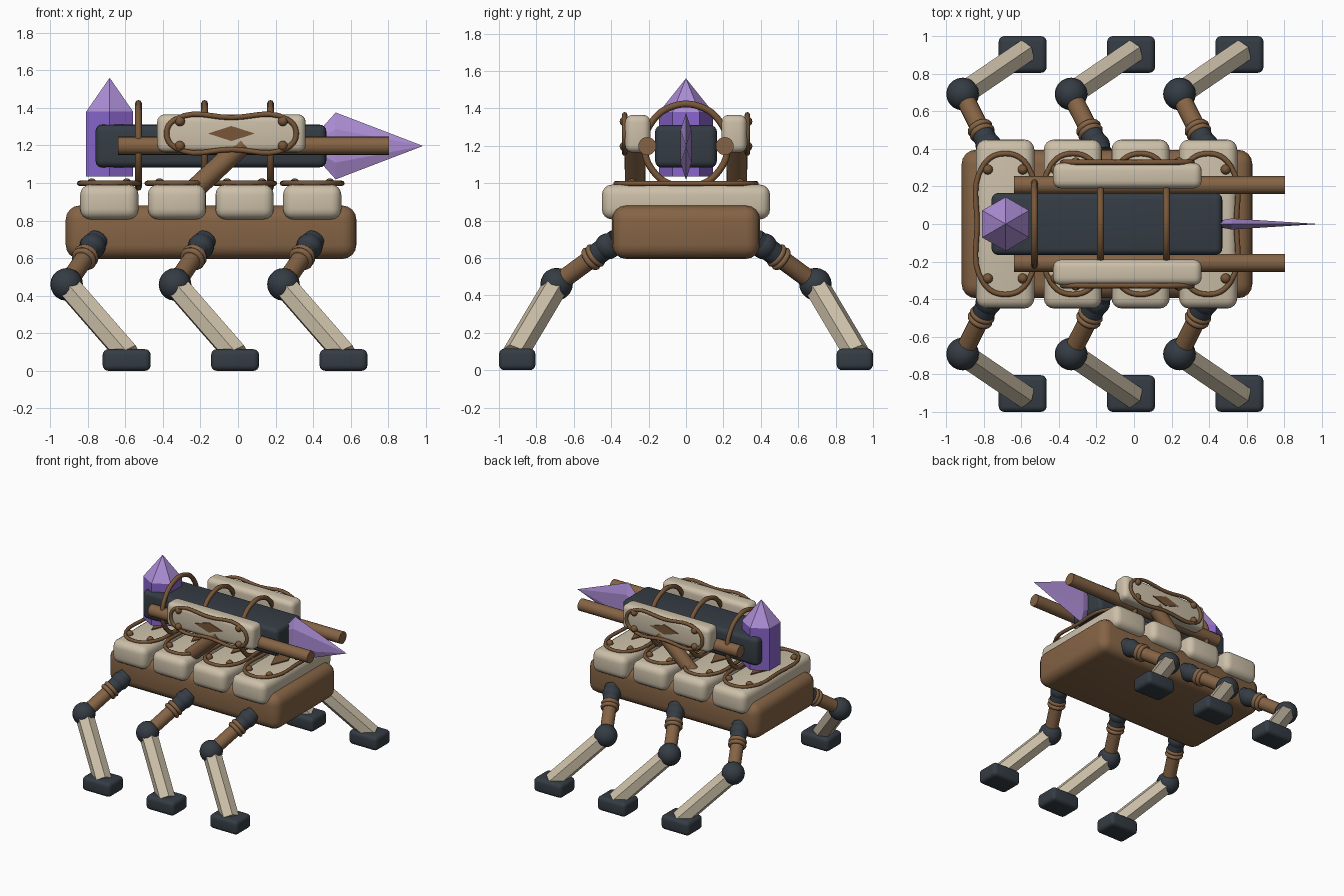
import bpy, bmesh, math
from mathutils import Vector, Matrix

if "Cube" in bpy.data.objects:
    bpy.data.objects.remove(bpy.data.objects["Cube"])


def material(name, r, g, b):
    m = bpy.data.materials.new(name)
    lin = [c / 12.92 if c < 0.04 else ((c + 0.055) / 1.055) ** 2.4 for c in (r, g, b)]
    m.diffuse_color = (*lin, 1)
    m.use_nodes = True
    m.node_tree.nodes["Principled BSDF"].inputs["Base Color"].default_value = m.diffuse_color
    return m


CREAM = material("cream", 0.80, 0.75, 0.66)
BROWN = material("brown", 0.52, 0.39, 0.27)
TRIM = material("trim brown", 0.47, 0.34, 0.22)
DARK = material("dark slate", 0.205, 0.235, 0.265)
PURPLE = material("purple", 0.54, 0.40, 0.80)
LILAC = material("lilac", 0.67, 0.55, 0.83)


def finish(name, bm, mats, smooth=True):
    bmesh.ops.recalc_face_normals(bm, faces=bm.faces[:])
    me = bpy.data.meshes.new(name)
    bm.to_mesh(me)
    bm.free()
    for m in mats:
        me.materials.append(m)
    ob = bpy.data.objects.new(name, me)
    bpy.context.collection.objects.link(ob)
    if smooth:
        bpy.ops.object.select_all(action='DESELECT')
        ob.select_set(True)
        bpy.context.view_layer.objects.active = ob
        bpy.ops.object.shade_smooth_by_angle(angle=math.radians(40))
    return ob


def box(name, lo, hi, bevel, mat):
    lo, hi = Vector(lo), Vector(hi)
    bm = bmesh.new()
    bmesh.ops.create_cube(bm, size=1, matrix=Matrix.Translation((lo + hi) / 2)
                          @ Matrix.Diagonal((*(hi - lo), 1)))
    bmesh.ops.bevel(bm, geom=bm.edges[:], offset=bevel, segments=4, profile=0.5, affect='EDGES')
    return finish(name, bm, [mat])


def rod(name, a, b, r, mat, sides=20):
    a, b = Vector(a), Vector(b)
    d = b - a
    bm = bmesh.new()
    bmesh.ops.create_cone(bm, cap_ends=True, segments=sides, radius1=r, radius2=r, depth=d.length,
                          matrix=Matrix.Translation((a + b) / 2) @ d.to_track_quat('Z', 'Y').to_matrix().to_4x4())
    return finish(name, bm, [mat], sides > 8)


def ball(name, p, r, mat, seg=20):
    bm = bmesh.new()
    bmesh.ops.create_uvsphere(bm, u_segments=seg, v_segments=seg // 2, radius=r,
                              matrix=Matrix.Translation(p))
    return finish(name, bm, [mat])


def tube(name, pts, r, mat):
    """Closed smooth tube through the points."""
    cu = bpy.data.curves.new(name, 'CURVE')
    cu.dimensions = '3D'
    cu.bevel_depth, cu.bevel_resolution, cu.resolution_u = r, 2, 6
    sp = cu.splines.new('BEZIER')
    sp.bezier_points.add(len(pts) - 1)
    for bp, p in zip(sp.bezier_points, pts):
        bp.co = p
        bp.handle_left_type = bp.handle_right_type = 'AUTO'
    sp.use_cyclic_u = True
    cu.materials.append(mat)
    ob = bpy.data.objects.new(name, cu)
    bpy.context.collection.objects.link(ob)
    bpy.ops.object.select_all(action='DESELECT')
    ob.select_set(True)
    bpy.context.view_layer.objects.active = ob
    bpy.ops.object.convert(target='MESH')
    bpy.ops.object.shade_smooth()


def circle_pts(c, axis, r, n=10):
    q = Vector(axis).to_track_quat('Z', 'Y')
    return [Vector(c) + q @ Vector((r * math.cos(t), r * math.sin(t), 0))
            for t in (2 * math.pi * i / n for i in range(n))]


def ornament(name, c, u, v, corner, mid, stud, diamond):
    """Bowed trim frame, corner studs and a thin diamond on a panel face."""
    c, u, v = Vector(c), Vector(u), Vector(v)
    at = lambda a, b: c + u * a + v * b
    (cx, cy), (mx, my) = corner, mid
    tube(name + "_trim", [at(cx, cy), at(0, my), at(-cx, cy), at(-mx, 0),
                          at(-cx, -cy), at(0, -my), at(cx, -cy), at(mx, 0)], 0.014, TRIM)
    for a in (-1, 1):
        for b in (-1, 1):
            ball(name + "_stud", at(a * stud[0], b * stud[1]), 0.027, TRIM, 12)
    dx, dy = diamond
    n = u.cross(v).normalized() * 0.004
    bm = bmesh.new()
    face = bm.faces.new([bm.verts.new(at(a, b) - n) for a, b in
                         ((dx, 0), (0, dy), (-dx, 0), (0, -dy))])
    ext = bmesh.ops.extrude_face_region(bm, geom=[face])
    bmesh.ops.translate(bm, vec=2 * n, verts=[g for g in ext['geom'] if isinstance(g, bmesh.types.BMVert)])
    finish(name + "_diamond", bm, [TRIM], False)


# Body and four armour plates across its back
box("body", (-0.917, -0.395, 0.595), (0.63, 0.395, 0.88), 0.075, BROWN)
for i in range(4):
    x = -0.685 + 0.36 * i
    box("back_plate", (x - 0.155, -0.45, 0.806), (x + 0.155, 0.45, 0.992), 0.055, CREAM)
    ornament("back_plate", (x, 0, 0.998), (1, 0, 0), (0, 1, 0),
             (0.115, 0.315), (0.15, 0.375), (0.093, 0.29), (0.06, 0.14))

# Barrel housing with hoops
box("barrel_housing", (-0.758, -0.165, 1.083), (0.47, 0.165, 1.31), 0.035, DARK)
for x in (-0.53, -0.178, 0.173):
    tube("barrel_hoop", circle_pts((x, 0, 1.2), (1, 0, 0), 0.222), 0.018, TRIM)

# Side rails, shields and diagonal struts
for s in (-1, 1):
    rod("side_rail", (-0.64, s * 0.207, 1.198), (0.805, s * 0.207, 1.198), 0.048, BROWN)
    lo, hi = sorted((s * 0.19, s * 0.325))
    box("side_shield", (-0.43, lo, 1.163), (0.36, hi, 1.365), 0.04, CREAM)
    ornament("side_shield", (-0.035, s * 0.328, 1.263), (-s, 0, 0), (0, 0, 1),
             (0.30, 0.074), (0.345, 0.085), (0.274, 0.066), (0.125, 0.04))
    rod("shield_strut", (-0.26, s * 0.27, 0.94), (0.03, s * 0.275, 1.21), 0.055, BROWN)

# Upright crystal: hexagonal column with a pointed lilac tip
bm = bmesh.new()
rings = [[bm.verts.new((-0.683 + 0.144 * math.sin(i * math.pi / 3),
                        0.144 * math.cos(i * math.pi / 3), z)) for i in range(6)] for z in (1.035, 1.38)]
tip = bm.verts.new((-0.683, 0, 1.56))
bm.faces.new(rings[0])
for i in range(6):
    j = (i + 1) % 6
    bm.faces.new((rings[0][i], rings[0][j], rings[1][j], rings[1][i]))
    bm.faces.new((rings[1][i], rings[1][j], tip)).material_index = 1
finish("upright_crystal", bm, [PURPLE, LILAC], False)

# Front crystal: flat blade, pointed at both ends
bm = bmesh.new()
ring = [bm.verts.new((0.52, 0.034 * math.sin(i * math.pi / 3),
                      1.197 + 0.178 * math.cos(i * math.pi / 3))) for i in range(6)]
ends = [bm.verts.new((x, 0, 1.197)) for x in (0.985, 0.36)]
for i in range(6):
    for e in ends:
        bm.faces.new((ring[i], ring[(i + 1) % 6], e))
finish("front_crystal", bm, [LILAC], False)

# Six legs
for x in (0, 0.577, 1.154):
    for s in (-1, 1):
        hip = Vector((x - 0.765, s * 0.40, 0.675))
        knee = Vector((x - 0.912, s * 0.692, 0.46))
        ankle = Vector((x - 0.585, s * 0.915, 0.085))
        d = knee - hip
        ball("hip_joint", hip + d * 0.06, 0.07, DARK)
        rod("hip_socket", hip - d * 0.1, hip + d * 0.27, 0.06, DARK)
        rod("upper_leg", hip, knee, 0.05, BROWN)
        for t in (0.29, 0.37):
            tube("leg_collar", circle_pts(hip + d * t, d, 0.052), 0.017, BROWN)
        ball("knee_joint", knee, 0.087, DARK)
        rod("lower_leg", knee + (ankle - knee) * 0.06, ankle, 0.07, CREAM, 6)
        lo, hi = sorted((s * 0.805, s * 1.0))
        box("foot", (x - 0.72, lo, 0), (x - 0.465, hi, 0.115), 0.03, DARK)
